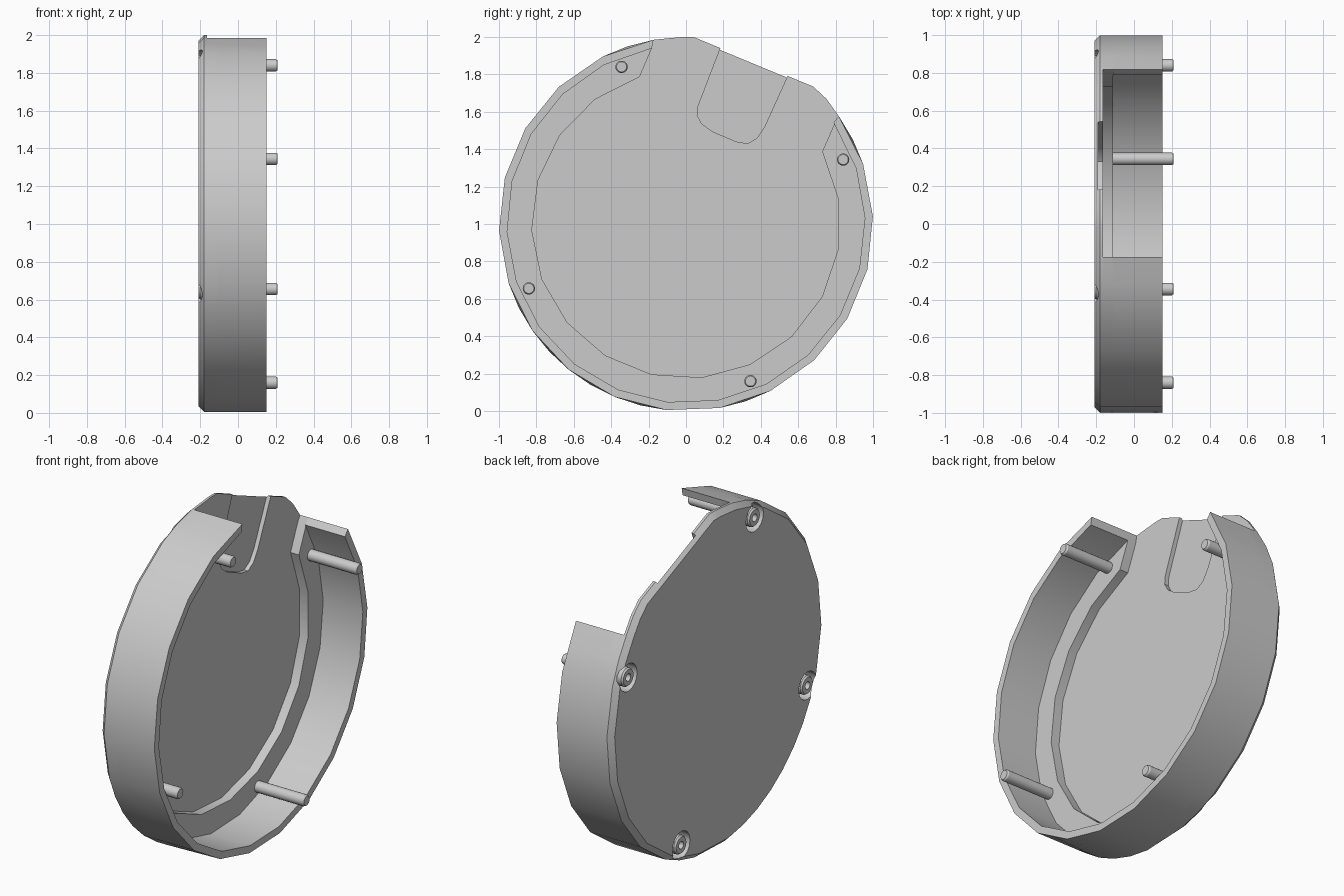
import bpy, bmesh
from math import sin, cos, radians

if "Cube" in bpy.data.objects:
    bpy.data.objects.remove(bpy.data.objects["Cube"], do_unlink=True)

grey = bpy.data.materials.new("plain_grey")
grey.use_nodes = True
grey.diffuse_color = (0.6, 0.6, 0.6, 1)
grey.node_tree.nodes["Principled BSDF"].inputs["Base Color"].default_value = (0.6, 0.6, 0.6, 1)


def loft(name, sections):
    """Skin closed (y, z) outlines placed at successive x positions."""
    bm = bmesh.new()
    rings = [[bm.verts.new((x, y, z)) for y, z in pts] for x, pts in sections]
    n = len(rings[0])
    for a, b in zip(rings, rings[1:]):
        for i in range(n):
            j = (i + 1) % n
            bm.faces.new((a[i], a[j], b[j], b[i]))
    bm.faces.new(rings[0])
    bm.faces.new(rings[-1])
    bmesh.ops.recalc_face_normals(bm, faces=bm.faces)
    mesh = bpy.data.meshes.new(name)
    bm.to_mesh(mesh)
    bm.free()
    mesh.materials.append(grey)
    obj = bpy.data.objects.new(name, mesh)
    bpy.context.collection.objects.link(obj)
    return obj


def polar(r, deg):
    return (r * cos(radians(deg)), 1 + r * sin(radians(deg)))


def circle(y, z, r, n):
    return [(y + r * cos(radians(360 * i / n)), z + r * sin(radians(360 * i / n)))
            for i in range(n)]


def arc(r, start, end, steps):
    return [polar(r, start + (end - start) * i / steps) for i in range(steps + 1)]


def activate(obj):
    bpy.ops.object.select_all(action='DESELECT')
    obj.select_set(True)
    bpy.context.view_layer.objects.active = obj


def smooth(obj):
    activate(obj)
    bpy.ops.object.shade_smooth_by_angle(angle=radians(30))


SCREW_ANGLES = [22.3, 112.3, 202.3, 292.3]
SCREW_CENTRES = [polar(0.908, a) for a in SCREW_ANGLES]
STEP, SIDES, START = 16.4, 18, 100
FLOOR, LEDGE, RIM = -0.165, -0.11, 0.15


def outer_arc(bulge):
    """Faceted outer edge; rounder near the screws when bulge is set."""
    pts = []
    for i in range(SIDES + 1):
        a = START + STEP * i
        pts.append(polar(1, a))
        mid = a + STEP / 2
        near = any(abs((mid - s + 180) % 360 - 180) < 11 for s in SCREW_ANGLES)
        if i < SIDES and (near or 215 < mid < 260):
            pts.append(polar(1 if bulge else cos(radians(STEP / 2)), mid))
    return pts


# Back plate with chamfered edge and a slanted cut across the opening
plate_edge = outer_arc(True) + [(0.75, 1.67), (0.68, 1.735), (0.04, 2.0), (-0.02, 2.0)]
small_edge = [(y * 0.97, 1 + (z - 1) * 0.97) for y, z in plate_edge]
plate = loft("back_plate", [(-0.21, small_edge), (-0.18, plate_edge), (FLOOR, plate_edge)])

# Raised ledge around the floor
ledge_edge = outer_arc(True) + [polar(0.957, 394)] + arc(0.825, 388, 107.5, 15) + [polar(0.957, 101)]
ledge = loft("inner_ledge", [(FLOOR, ledge_edge), (LEDGE, ledge_edge)])

# Side wall
inner = arc(0.957, 394.5, 101, SIDES)
wall = loft("side_wall", [(LEDGE, outer_arc(True) + inner), (RIM, outer_arc(False) + inner)])

# Rounded cable groove in the plate floor
groove = [(0.26, 2.14), (0.18, 1.93), (0.065, 1.63), (0.06, 1.58), (0.085, 1.535), (0.14, 1.495),
          (0.27, 1.44), (0.33, 1.43), (0.38, 1.46), (0.42, 1.52), (0.54, 1.785), (0.62, 1.98)]
cutters = [loft("groove_cutter", [(-0.19, groove), (-0.1, groove)])]

# Counterbores for the screw heads
for y, z in SCREW_CENTRES:
    ring = circle(y, z, 0.082, 16)
    cutters.append(loft("counterbore_cutter", [(-0.3, ring), (-0.14, ring)]))

for obj, tools in ((plate, cutters), (ledge, cutters[1:])):
    activate(obj)
    for tool in tools:
        mod = obj.modifiers.new("cut", 'BOOLEAN')
        mod.operation, mod.solver, mod.object = 'DIFFERENCE', 'EXACT', tool
        bpy.ops.object.modifier_apply(modifier=mod.name)
for tool in cutters:
    bpy.data.objects.remove(tool, do_unlink=True)

# Screws with a recessed socket, head and long shaft
SCREW = [(-0.18, 0.022), (-0.21, 0.022), (-0.21, 0.048), (-0.2, 0.055),
         (-0.14, 0.055), (-0.14, 0.033), (0.2, 0.033), (0.21, 0.027)]
for i, (y, z) in enumerate(SCREW_CENTRES):
    smooth(loft(f"screw_{i + 1}", [(x, circle(y, z, r, 18)) for x, r in SCREW]))

for obj in (plate, ledge, wall):
    smooth(obj)
